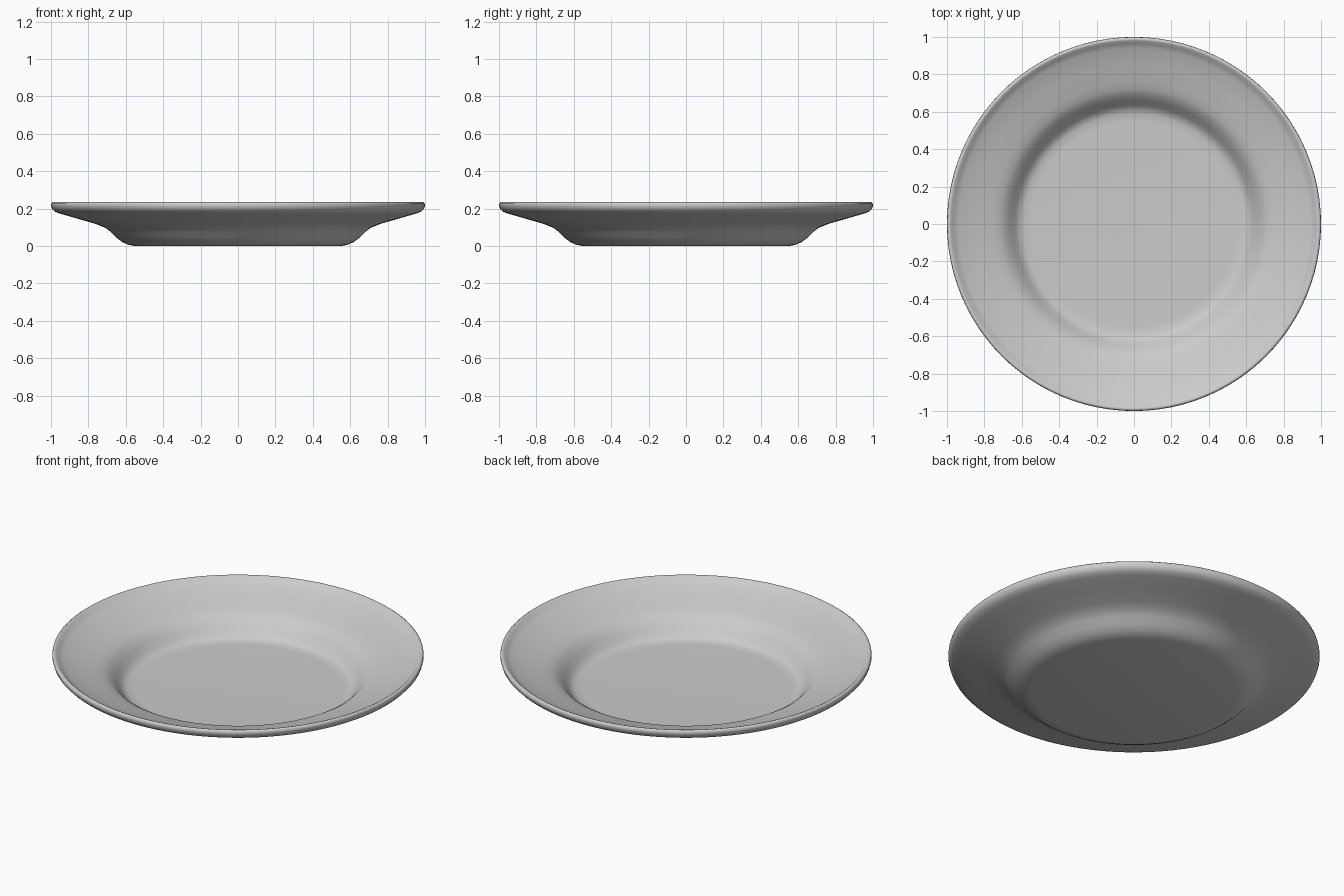
import bpy, bmesh, math

if "Cube" in bpy.data.objects:
    bpy.data.objects.remove(bpy.data.objects["Cube"])

# Plate cross-section (radius, height): underside, lip, then inner face
profile = [
    (0.0, 0.0), (0.55, 0.0), (0.59, 0.008), (0.62, 0.022), (0.65, 0.045),
    (0.68, 0.075), (0.71, 0.098), (0.76, 0.118), (0.87, 0.15), (0.95, 0.173),
    (0.98, 0.184), (0.995, 0.2), (1.0, 0.217), (0.998, 0.229), (0.99, 0.235),
    (0.98, 0.232), (0.965, 0.217), (0.94, 0.204), (0.85, 0.175), (0.76, 0.148),
    (0.72, 0.134), (0.69, 0.116), (0.66, 0.084), (0.635, 0.054), (0.615, 0.035),
    (0.59, 0.026), (0.55, 0.024), (0.0, 0.024),
]

# Lathe the cross-section around z
bm = bmesh.new()
verts = [bm.verts.new((r, 0, z)) for r, z in profile]
edges = [bm.edges.new(pair) for pair in zip(verts, verts[1:])]
bmesh.ops.spin(bm, geom=verts + edges, cent=(0, 0, 0), axis=(0, 0, 1),
               angle=math.tau, steps=96, use_duplicate=False)
bmesh.ops.remove_doubles(bm, verts=bm.verts, dist=0.0005)
bmesh.ops.recalc_face_normals(bm, faces=bm.faces)

mesh = bpy.data.meshes.new("plate")
bm.to_mesh(mesh)
bm.free()
plate = bpy.data.objects.new("plate", mesh)
bpy.context.collection.objects.link(plate)

# Smooth shading all over
for face in mesh.polygons:
    face.use_smooth = True
